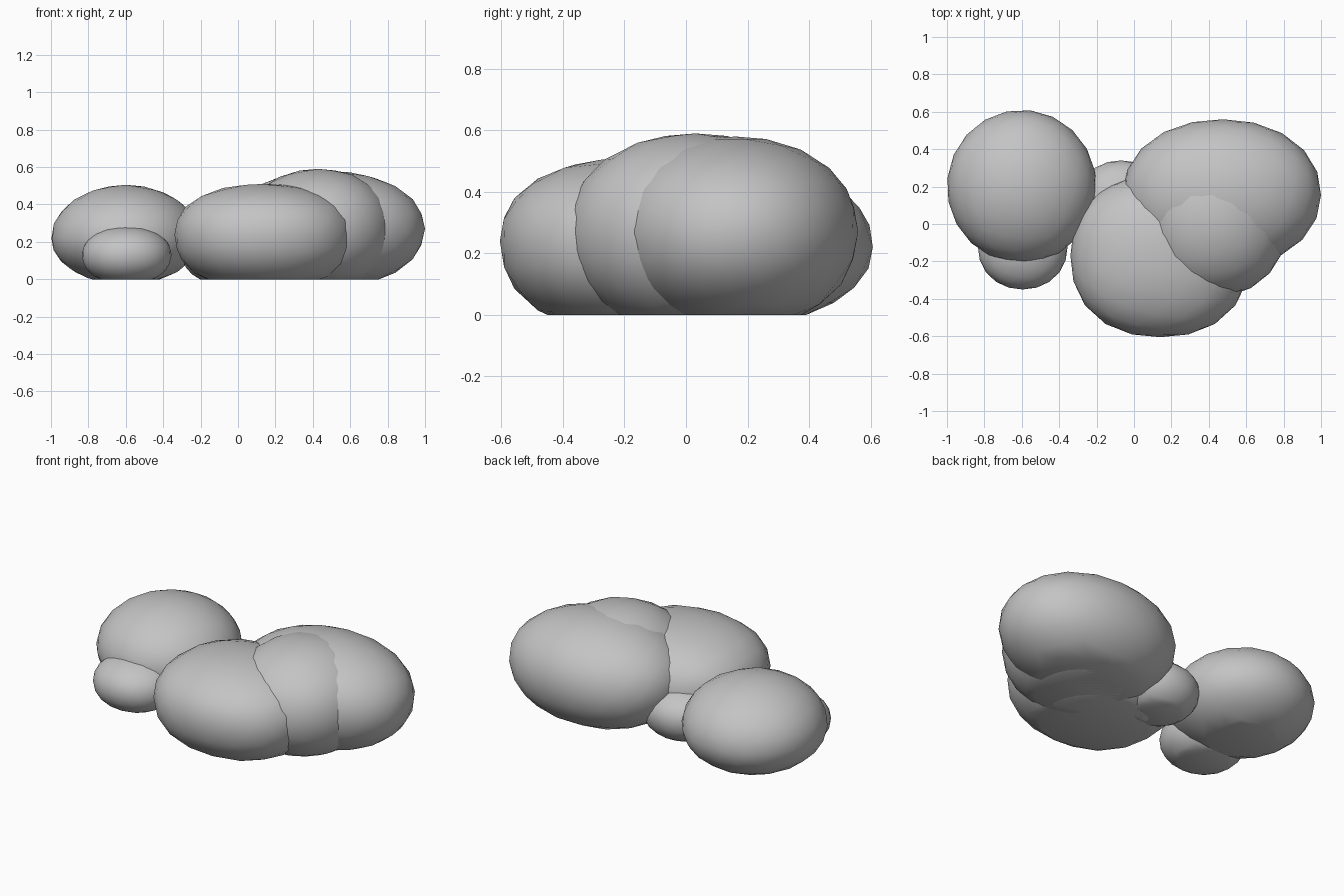
import bpy, bmesh, math

if "Cube" in bpy.data.objects:
    bpy.data.objects.remove(bpy.data.objects["Cube"])

stone = bpy.data.materials.new("stone grey")
stone.diffuse_color = (0.55, 0.55, 0.55, 1)
stone.use_nodes = True
stone.node_tree.nodes["Principled BSDF"].inputs["Base Color"].default_value = stone.diffuse_color


def boulder(name, centre, radii, up, down, power=2.1, turn=0.0):
    """Rounded stone: separate upper and lower heights, cut flat at the ground."""
    bm = bmesh.new()
    bmesh.ops.create_icosphere(bm, subdivisions=3, radius=1)
    c, s = math.cos(turn), math.sin(turn)
    for v in bm.verts:
        x, y, z = v.co
        # spin the facets, then push the sphere slightly towards a box
        x, y = c * x - s * y, s * x + c * y
        k = (abs(x) ** power + abs(y) ** power + abs(z) ** power) ** (-1 / power)
        v.co = (centre[0] + x * k * radii[0],
                centre[1] + y * k * radii[1],
                centre[2] + z * k * (up if z > 0 else down))
    # flat underside
    cut = bmesh.ops.bisect_plane(bm, geom=bm.verts[:] + bm.edges[:] + bm.faces[:],
                                 plane_co=(0, 0, 0), plane_no=(0, 0, -1),
                                 clear_outer=True)
    rim = [e for e in cut["geom_cut"] if isinstance(e, bmesh.types.BMEdge)]
    if rim:
        bmesh.ops.contextual_create(bm, geom=rim)
    bmesh.ops.recalc_face_normals(bm, faces=bm.faces[:])
    mesh = bpy.data.meshes.new(name)
    bm.to_mesh(mesh)
    bm.free()
    mesh.materials.append(stone)
    ob = bpy.data.objects.new(name, mesh)
    bpy.context.collection.objects.link(ob)
    bpy.context.view_layer.objects.active = ob
    ob.select_set(True)
    bpy.ops.object.shade_smooth_by_angle(angle=math.radians(40))
    ob.select_set(False)


# large overlapping group
boulder("front_boulder", (0.14, -0.17, 0.24), (0.48, 0.435), 0.27, 0.30, 2.25)
boulder("middle_boulder", (0.43, 0.03, 0.27), (0.40, 0.42), 0.32, 0.33, 2.1, 0.5)
boulder("back_boulder", (0.47, 0.16, 0.27), (0.53, 0.40), 0.31, 0.32, 2.1, 0.3)

# separate pair on the left
boulder("left_boulder", (-0.60, 0.20, 0.22), (0.40, 0.41), 0.285, 0.25, 2.0, 0.2)
boulder("small_front_stone", (-0.595, -0.12, 0.13), (0.24, 0.23), 0.155, 0.16)

# stone bridging the two groups
boulder("small_back_stone", (-0.07, 0.12, 0.14), (0.23, 0.22), 0.15, 0.17)
